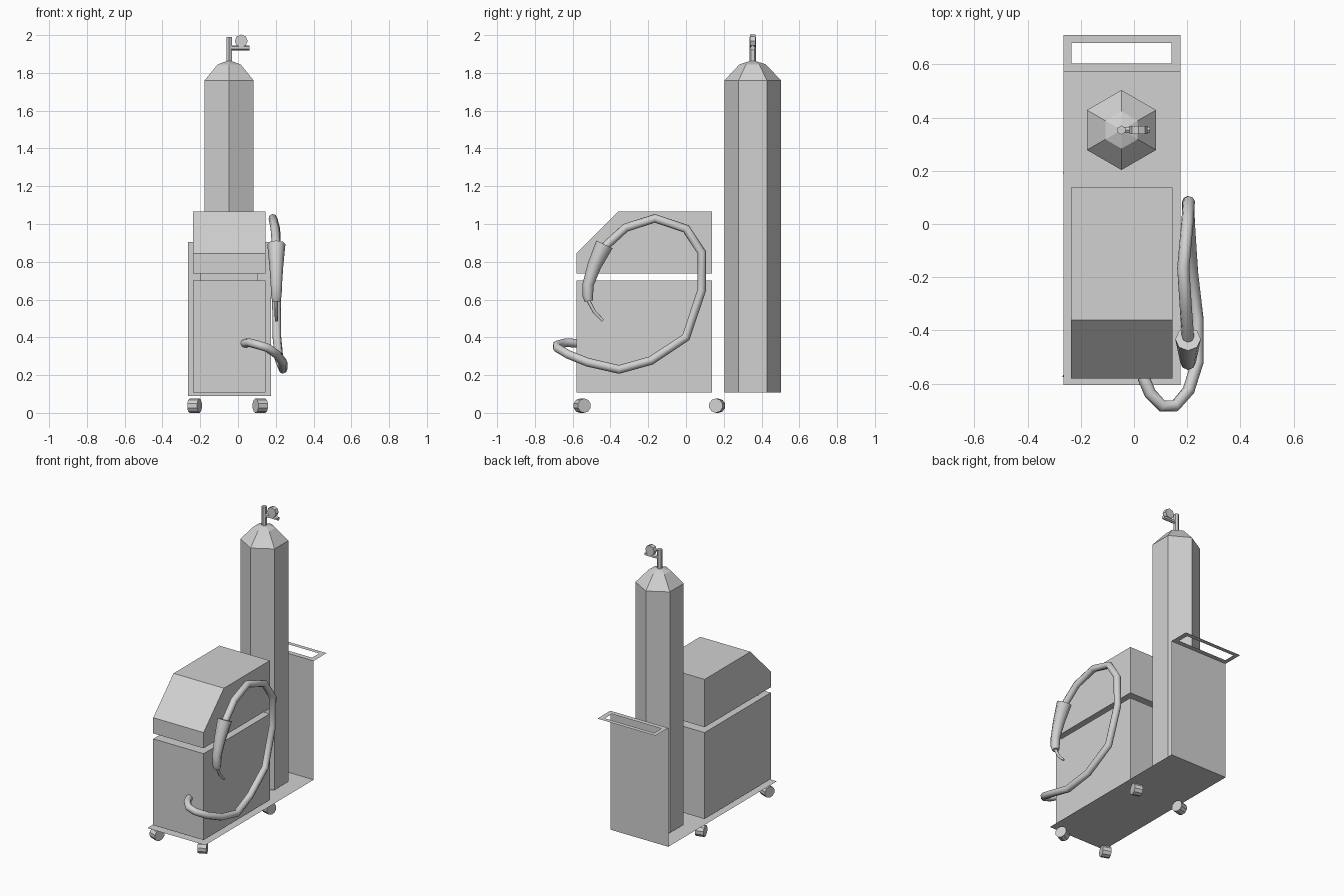
import bpy, bmesh, math
from mathutils import Vector, Matrix

cube = bpy.data.objects.get("Cube")
if cube:
    bpy.data.objects.remove(cube, do_unlink=True)

GREY = (0.64, 0.64, 0.64, 1)
mat = bpy.data.materials.new("light grey")
mat.use_nodes = True
mat.diffuse_color = GREY
mat.node_tree.nodes["Principled BSDF"].inputs["Base Color"].default_value = GREY

X0, X1 = -0.237, 0.145          # cabinet sides
L, R = -0.265, 0.175            # trolley sides


def finish(name, bm):
    mesh = bpy.data.meshes.new(name)
    bm.to_mesh(mesh)
    bm.free()
    mesh.materials.append(mat)
    obj = bpy.data.objects.new(name, mesh)
    bpy.context.collection.objects.link(obj)
    return obj


def side_profile(name, points):
    """Extrude a (y, z) outline across the cabinet width."""
    bm = bmesh.new()
    face = bm.faces.new([bm.verts.new((X0, y, z)) for y, z in points])
    new = bmesh.ops.extrude_face_region(bm, geom=[face])["geom"]
    bmesh.ops.translate(bm, vec=(X1 - X0, 0, 0),
                        verts=[v for v in new if isinstance(v, bmesh.types.BMVert)])
    bmesh.ops.recalc_face_normals(bm, faces=bm.faces)
    return finish(name, bm)


def sheet(name, quads):
    bm = bmesh.new()
    for quad in quads:
        bm.faces.new([bm.verts.new(p) for p in quad])
    bmesh.ops.remove_doubles(bm, verts=bm.verts, dist=0.0001)
    return finish(name, bm)


def rod(name, start, end, radius, sides):
    a, b = Vector(start), Vector(end)
    turn = (b - a).to_track_quat('Z', 'Y').to_matrix().to_4x4()
    bm = bmesh.new()
    bmesh.ops.create_cone(bm, cap_ends=True, segments=sides, radius1=radius,
                          radius2=radius, depth=(b - a).length,
                          matrix=Matrix.Translation((a + b) / 2) @ turn)
    return finish(name, bm)


def hose(name, points, radii):
    """Round tube through a path, with a radius at each point."""
    curve = bpy.data.curves.new(name, 'CURVE')
    curve.dimensions = '3D'
    curve.bevel_depth = 1
    curve.bevel_resolution = 2
    curve.use_fill_caps = True
    line = curve.splines.new('POLY')
    line.points.add(len(points) - 1)
    for p, co, r in zip(line.points, points, radii):
        p.co = (*co, 1)
        p.radius = r
    curve.materials.append(mat)
    obj = bpy.data.objects.new(name, curve)
    bpy.context.collection.objects.link(obj)
    bpy.ops.object.select_all(action='DESELECT')
    obj.select_set(True)
    bpy.context.view_layer.objects.active = obj
    bpy.ops.object.convert(target='MESH')
    bpy.ops.object.shade_smooth_by_angle(angle=math.radians(50))
    return obj


# Trolley: thin floor, upright back and flat handle frame
FRONT, BACK, END, FLOOR, TOP = -0.605, 0.57, 0.71, 0.09, 0.905
sheet("trolley_floor", [[(L, FRONT, FLOOR), (R, FRONT, FLOOR),
                         (R, BACK, FLOOR), (L, BACK, FLOOR)]])
sheet("trolley_back", [[(L, BACK, FLOOR), (L, BACK, TOP),
                        (R, BACK, TOP), (R, BACK, FLOOR)]])
outer = [(L, BACK), (R, BACK), (R, END), (L, END)]
inner = [(-0.235, 0.603), (0.14, 0.603), (0.14, 0.68), (-0.235, 0.68)]
sheet("trolley_handle", [[(*p, TOP) for p in
                          (outer[i], outer[(i + 1) % 4], inner[(i + 1) % 4], inner[i])]
                         for i in range(4)])

# Casters, each swivelled a little
casters = [("front_left", 0.118, -0.55, 25), ("front_right", -0.23, -0.55, -20),
           ("rear_left", 0.118, 0.165, -15), ("rear_right", -0.23, 0.165, 15)]
for name, x, y, swivel in casters:
    a = math.radians(swivel)
    half = Vector((math.cos(a), math.sin(a), 0)) * 0.028
    c = Vector((x, y, 0.038))
    rod(name + "_caster", c - half, c + half, 0.038, 10)

# Cabinet: lower box, recessed strip, chamfered upper box
side_profile("lower_cabinet", [(-0.58, 0.108), (0.137, 0.108), (0.137, 0.7), (-0.58, 0.7)])
side_profile("upper_cabinet", [(-0.58, 0.737), (0.137, 0.737), (0.137, 1.065),
                               (-0.36, 1.065), (-0.58, 0.845)])
sheet("cabinet_neck", [[(-0.2, -0.5, 0.7), (0.105, -0.5, 0.7),
                        (0.105, -0.5, 0.737), (-0.2, -0.5, 0.737)]])

# Gas bottle: six-sided body with tapered shoulder
TX, TY = -0.047, 0.353
bm = bmesh.new()
rings = []
for radius, z in ((0.15, 0.107), (0.15, 1.76), (0.07, 1.845), (0.017, 1.862)):
    rings.append([bm.verts.new((TX + radius * math.sin(i * math.pi / 3),
                                TY + radius * math.cos(i * math.pi / 3), z))
                  for i in range(6)])
for low, high in zip(rings, rings[1:]):
    for i in range(6):
        j = (i + 1) % 6
        bm.faces.new((low[i], low[j], high[j], high[i]))
bm.faces.new(rings[0])
bm.faces.new(rings[-1])
bmesh.ops.recalc_face_normals(bm, faces=bm.faces)
finish("gas_bottle", bm)

# Valve stem, outlet and gauge
rod("valve_stem", (TX, TY, 1.855), (TX, TY, 1.99), 0.017, 6)
rod("valve_outlet", (TX, TY, 1.932), (0.06, TY, 1.932), 0.013, 6)
rod("gauge_stem", (0.017, TY, 1.932), (0.017, TY, 1.96), 0.008, 6)
rod("gauge", (0.017, TY - 0.015, 1.969), (0.017, TY + 0.015, 1.969), 0.034, 8)

# Hose from the cabinet front, looping round its side to the torch
path = [(0.035, -0.575, 0.368), (0.06, -0.635, 0.372), (0.105, -0.683, 0.36),
        (0.155, -0.683, 0.345), (0.205, -0.625, 0.31), (0.238, -0.52, 0.268),
        (0.238, -0.355, 0.23), (0.218, -0.185, 0.277), (0.206, 0.0, 0.4),
        (0.203, 0.083, 0.65), (0.206, 0.083, 0.85), (0.2, 0.0, 0.975),
        (0.185, -0.165, 1.03), (0.195, -0.32, 0.98), (0.203, -0.43, 0.88)]
hose("cable_hose", path, [0.023] * len(path))

# Torch grip and bent tip
hose("torch_grip", [(0.203, -0.432, 0.892), (0.203, -0.485, 0.78),
                    (0.203, -0.518, 0.68), (0.203, -0.52, 0.62),
                    (0.203, -0.515, 0.592)],
     [0.048, 0.037, 0.03, 0.028, 0.022])
hose("torch_tip", [(0.203, -0.52, 0.6), (0.203, -0.485, 0.535),
                   (0.203, -0.44, 0.488)], [0.01, 0.009, 0.008])
